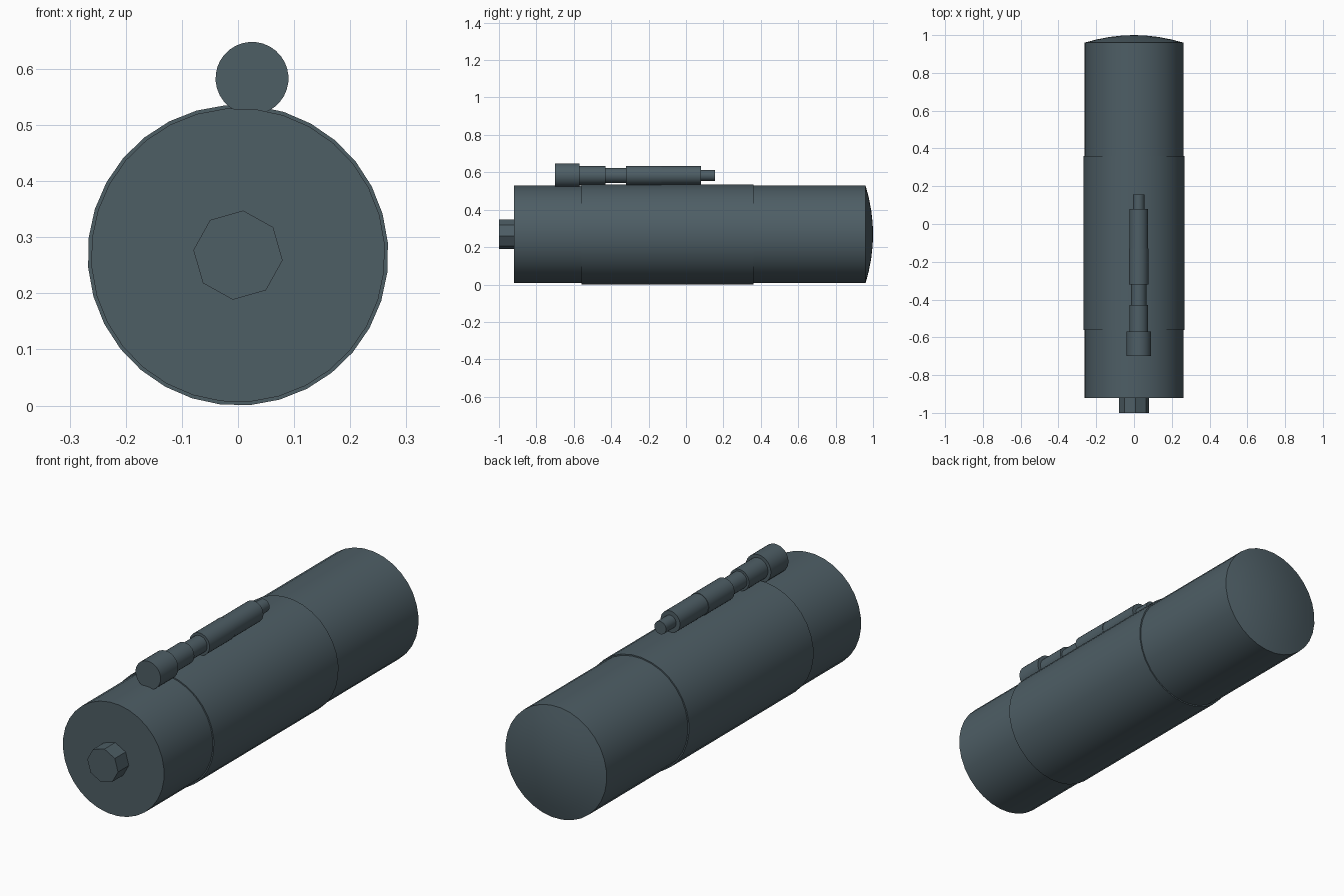
import bpy, bmesh, math

if "Cube" in bpy.data.objects:
    bpy.data.objects.remove(bpy.data.objects["Cube"])

# single slate colour
slate = bpy.data.materials.new("dark_slate")
slate.diffuse_color = (0.076, 0.112, 0.131, 1)
slate.use_nodes = True
slate.node_tree.nodes["Principled BSDF"].inputs["Base Color"].default_value = slate.diffuse_color


def lathe(name, cx, cz, profile, sides, smooth=True, turn=-6.5):
    """Spin a (y, radius) profile about a line parallel to y; ends are closed."""
    bm = bmesh.new()
    rings = []
    for y, r in profile:
        if r == 0:
            rings.append([bm.verts.new((cx, y, cz))])
            continue
        ring = []
        for i in range(sides):
            a = math.radians(turn) + 2 * math.pi * i / sides
            ring.append(bm.verts.new((cx + r * math.cos(a), y, cz + r * math.sin(a))))
        rings.append(ring)
    for a, b in zip(rings, rings[1:]):
        for i in range(sides):
            j = (i + 1) % sides
            if len(b) == 1:
                bm.faces.new((a[i], a[j], b[0]))
            else:
                bm.faces.new((a[i], a[j], b[j], b[i]))
    for ring in (rings[0], rings[-1]):
        if len(ring) > 1:
            bm.faces.new(ring)
    bmesh.ops.recalc_face_normals(bm, faces=bm.faces)
    me = bpy.data.meshes.new(name)
    bm.to_mesh(me)
    bm.free()
    me.materials.append(slate)
    ob = bpy.data.objects.new(name, me)
    bpy.context.collection.objects.link(ob)
    if smooth:
        bpy.ops.object.select_all(action='DESELECT')
        ob.select_set(True)
        bpy.context.view_layer.objects.active = ob
        bpy.ops.object.shade_smooth_by_angle(angle=math.radians(30))
    return ob


CZ = 0.268
# main tube with shallow domed rear
dome = [(0.96 + 0.04 * (1 - (r / 0.262) ** 2), r) for r in (0.262, 0.2, 0.13, 0.06, 0)]
lathe("main_tube", 0, CZ, [(-0.92, 0.262)] + dome, 32)

# slightly wider sleeve around the middle
lathe("middle_sleeve", 0, CZ, [(-0.56, 0.268), (0.36, 0.268)], 32)

# eight-sided front knob
lathe("front_knob", 0, CZ, [(-1.0, 0.08), (-0.91, 0.08)], 8, smooth=False)

# stepped sighting tube on top
steps = [(-0.70, -0.57, 0.065), (-0.57, -0.43, 0.050), (-0.43, -0.32, 0.040),
         (-0.32, -0.13, 0.052), (-0.13, 0.08, 0.050), (0.08, 0.155, 0.030)]
profile = [p for a, b, r in steps for p in ((a, r), (b, r))]
lathe("finder_tube", 0.025, 0.583, profile, 32)
